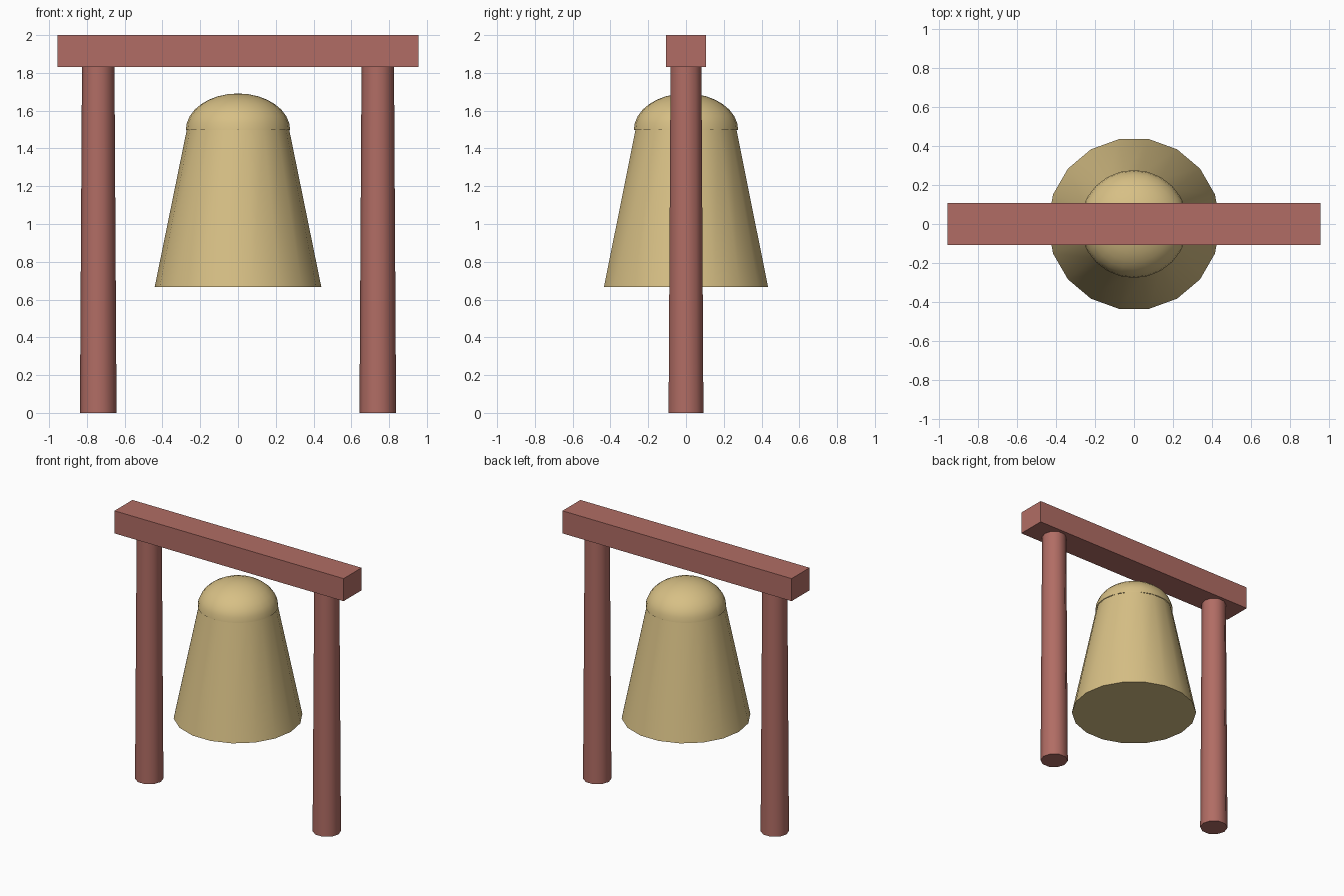
import bpy, bmesh, math
from mathutils import Matrix

if "Cube" in bpy.data.objects:
    bpy.data.objects.remove(bpy.data.objects["Cube"])


def material(name, rgb):
    m = bpy.data.materials.new(name)
    m.diffuse_color = (*rgb, 1.0)
    m.use_nodes = True
    m.node_tree.nodes["Principled BSDF"].inputs["Base Color"].default_value = m.diffuse_color
    return m


wood = material("red_brown_wood", (0.44, 0.152, 0.128))
brass = material("pale_brass", (0.68, 0.525, 0.235))


def finish(bm, name, mat, loc, smooth=True):
    bmesh.ops.recalc_face_normals(bm, faces=bm.faces)
    me = bpy.data.meshes.new(name)
    bm.to_mesh(me)
    bm.free()
    me.materials.append(mat)
    ob = bpy.data.objects.new(name, me)
    bpy.context.collection.objects.link(ob)
    ob.location = loc
    if smooth:
        bpy.ops.object.select_all(action='DESELECT')
        ob.select_set(True)
        bpy.context.view_layer.objects.active = ob
        bpy.ops.object.shade_smooth_by_angle(angle=math.radians(40))
    return ob


def frustum(name, mat, x, z0, z1, r0, r1, sides):
    """Capped tapered prism with one corner on the +x axis."""
    bm = bmesh.new()
    rings = []
    for r, z in ((r0, z0), (r1, z1)):
        angles = [2 * math.pi * i / sides for i in range(sides)]
        rings.append([bm.verts.new((r * math.cos(a), r * math.sin(a), z)) for a in angles])
    low, high = rings
    for i in range(sides):
        j = (i + 1) % sides
        bm.faces.new((low[i], low[j], high[j], high[i]))
    bm.faces.new(low[::-1])
    bm.faces.new(high)
    return finish(bm, name, mat, (x, 0, 0))


# Two tapered posts
for side, x in (("left", -0.74), ("right", 0.74)):
    frustum(side + "_post", wood, x, 0, 1.83, 0.097, 0.086, 10)

# Cross beam
bm = bmesh.new()
bmesh.ops.create_cube(bm, size=1, matrix=Matrix.Diagonal((1.91, 0.214, 0.17, 1)))
finish(bm, "cross_beam", wood, (0, 0, 1.915), smooth=False)

# Bell body with closed underside
frustum("bell_body", brass, 0, 0.667, 1.5, 0.441, 0.271, 18)

# Squashed half-sphere crown of the bell
bm = bmesh.new()
bmesh.ops.create_uvsphere(bm, u_segments=24, v_segments=16, radius=1)
bmesh.ops.delete(bm, geom=[v for v in bm.verts if v.co.z < -0.01], context='VERTS')
bmesh.ops.scale(bm, vec=(0.276, 0.276, 0.193), verts=bm.verts)
finish(bm, "bell_crown", brass, (0, 0, 1.498))
